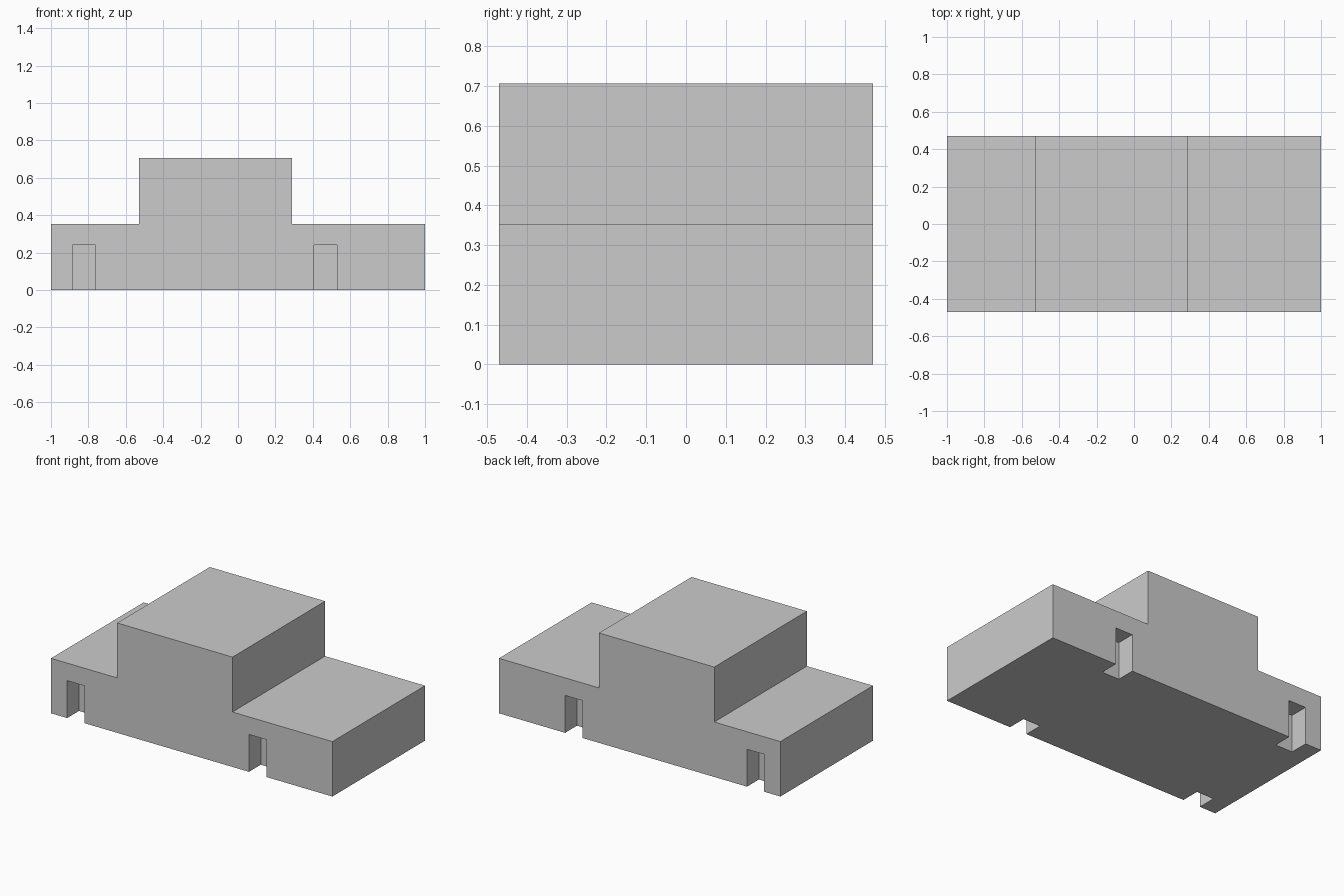
import bpy
import bmesh

if "Cube" in bpy.data.objects:
    bpy.data.objects.remove(bpy.data.objects["Cube"])

HALF_Y = 0.47
NOTCH_DEPTH = 0.12
NOTCH_TOP = 0.24


def extrude_profile(name, points, y0, y1):
    """Extrude an x/z profile along y into a closed solid."""
    bm = bmesh.new()
    face = bm.faces.new([bm.verts.new((x, y0, z)) for x, z in points])
    moved = bmesh.ops.extrude_face_region(bm, geom=[face])["geom"]
    bmesh.ops.translate(bm, vec=(0, y1 - y0, 0),
                        verts=[g for g in moved if isinstance(g, bmesh.types.BMVert)])
    bmesh.ops.recalc_face_normals(bm, faces=bm.faces)
    mesh = bpy.data.meshes.new(name)
    bm.to_mesh(mesh)
    bm.free()
    obj = bpy.data.objects.new(name, mesh)
    bpy.context.collection.objects.link(obj)
    return obj


# Stepped body: low ends with a raised cabin
body = extrude_profile("stepped_body", [
    (-1, 0), (1, 0), (1, 0.353), (0.29, 0.353), (0.29, 0.706),
    (-0.53, 0.706), (-0.53, 0.353), (-1, 0.353)], -HALF_Y, HALF_Y)

# Wheel notches cut into both long sides
for x0, x1 in ((-0.885, -0.763), (0.407, 0.53)):
    for side in (-1, 1):
        y0, y1 = sorted((side * (HALF_Y - NOTCH_DEPTH), side * (HALF_Y + 0.1)))
        cutter = extrude_profile("notch_cutter", [
            (x0, -0.1), (x1, -0.1), (x1, NOTCH_TOP), (x0, NOTCH_TOP)], y0, y1)
        cutter.hide_render = True
        cutter.display_type = 'WIRE'
        mod = body.modifiers.new("wheel_notch", 'BOOLEAN')
        mod.operation = 'DIFFERENCE'
        mod.solver = 'EXACT'
        mod.object = cutter
